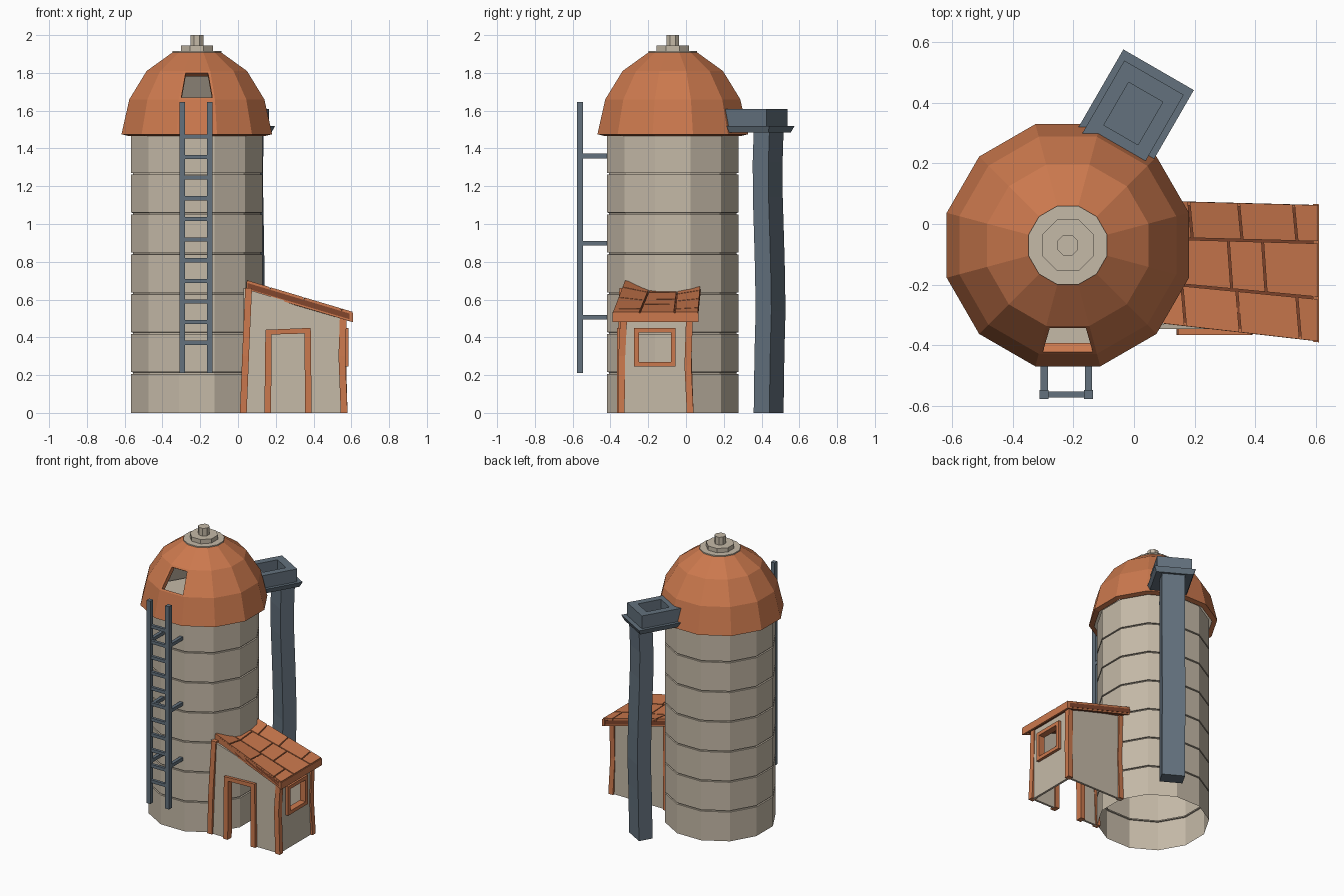
import bpy, bmesh, math
from mathutils import Matrix, Vector

if "Cube" in bpy.data.objects:
    bpy.data.objects.remove(bpy.data.objects["Cube"])


def material(name, rgb):
    m = bpy.data.materials.new(name)
    m.diffuse_color = (*rgb, 1)
    m.use_nodes = True
    m.node_tree.nodes["Principled BSDF"].inputs["Base Color"].default_value = m.diffuse_color
    return m


STONE = material("stone", (0.56, 0.49, 0.39))
CLAY = material("clay", (0.60, 0.19, 0.075))
STEEL = material("steel", (0.125, 0.165, 0.205))
GAP = material("tile_gap", (0.22, 0.06, 0.025))
CX, CY = -0.218, -0.07


def finish(name, bm, mat, matrix=None):
    bmesh.ops.recalc_face_normals(bm, faces=bm.faces)
    if matrix:
        bm.transform(matrix)
    me = bpy.data.meshes.new(name)
    bm.to_mesh(me)
    bm.free()
    ob = bpy.data.objects.new(name, me)
    bpy.context.collection.objects.link(ob)
    me.materials.append(mat)
    return ob


def loft(name, rings, mat, matrix=None, caps=True, bm_only=False):
    bm = bmesh.new()
    vs = [[bm.verts.new(p) for p in r] for r in rings]
    n = len(rings[0])
    for a, b in zip(vs, vs[1:]):
        for i in range(n):
            j = (i + 1) % n
            bm.faces.new((a[i], a[j], b[j], b[i]))
    if caps:
        bm.faces.new(vs[0])
        bm.faces.new(vs[-1])
    return bm if bm_only else finish(name, bm, mat, matrix)


def circle(r, z, n=12):
    return [(CX + r * math.cos(math.tau * (i + .5) / n),
             CY + r * math.sin(math.tau * (i + .5) / n), z) for i in range(n)]


def rect(x0, x1, y0, y1, z):
    return [(x0, y0, z), (x1, y0, z), (x1, y1, z), (x0, y1, z)]


def box(name, x0, x1, y0, y1, z0, z1, mat, matrix=None):
    return loft(name, [rect(x0, x1, y0, y1, z) for z in (z0, z1)], mat, matrix)


def post(name, path, w, mat):
    return loft(name, [rect(x - w / 2, x + w / 2, y - w / 2, y + w / 2, z) for x, y, z in path], mat)


# Silo body with grooved courses, open at the bottom
rings = [circle(0.36, 0)]
for k in range(1, 7):
    z = 0.211 * k
    rings += [circle(0.36, z - .005), circle(0.35, z - .004), circle(0.35, z + .004), circle(0.36, z + .005)]
rings.append(circle(0.36, 1.48))
bm = loft("", rings, None, caps=False, bm_only=True)
bm.verts.ensure_lookup_table()
bm.faces.new(bm.verts[-12:])
finish("silo_body", bm, STONE)

# Faceted dome with a hatch opening in the front facet and a stone lining
bm = loft("", [circle(0.413, 1.475), circle(0.37, 1.66), circle(0.275, 1.81), circle(0.134, 1.908)],
          None, caps=False, bm_only=True)
bm.faces.ensure_lookup_table()
bmesh.ops.recalc_face_normals(bm, faces=bm.faces)
hatch = min((f for f in bm.faces if 1.66 < f.calc_center_median().z < 1.81),
            key=lambda f: f.calc_center_median().y)
bmesh.ops.inset_individual(bm, faces=[hatch], thickness=0.018)
bmesh.ops.delete(bm, geom=[hatch], context='FACES')
dome = finish("dome", bm, CLAY)
dome.data.materials.append(STONE)
mod = dome.modifiers.new("lining", 'SOLIDIFY')
mod.thickness, mod.offset, mod.material_offset = 0.035, -1, 1

# Cap and vent on the dome
loft("dome_cap", [circle(0.134, 1.9), circle(0.134, 1.916)], STONE)
loft("vent_base", [circle(0.092, 1.916, 8), circle(0.092, 1.946, 8)], STONE)
loft("vent_post", [circle(0.037, 1.946, 8), circle(0.037, 2.0, 8)], STONE)

# Ladder
for side, x in (("left", -0.296), ("right", -0.15)):
    box(f"ladder_rail_{side}", x - .015, x + .015, -.577, -.546, .212, 1.645, STEEL)
    for i, z in enumerate((.507, .897, 1.36)):
        box(f"ladder_bracket_{side}_{i}", x - .012, x + .012, -.55, -.40, z - .012, z + .012, STEEL)
for i in range(11):
    z = 0.371 + 0.1093 * i
    box(f"ladder_rung_{i}", -.285, -.16, -.572, -.552, z - .011, z + .011, STEEL)

# Rear trough and crooked chute, turned 60 degrees around the silo
turn = Matrix.Translation((CX, CY, 0)) @ Matrix.Rotation(math.radians(60), 4, 'Z')
loft("trough_lip", [rect(.355, .635, -.09, .15, 1.485), rect(.35, .65, -.104, .164, 1.52)], STEEL, turn)
loft("trough", [rect(.34, .62, -.083, .143, 1.515), rect(.34, .62, -.083, .143, 1.61),
                rect(.402, .565, -.035, .095, 1.61), rect(.402, .565, -.035, .095, 1.535)], STEEL, turn)
chute = [(0, 0), (.2, .003), (.35, .006), (.54, .012), (.76, .008),
         (.945, .002), (1.14, -.005), (1.33, -.006), (1.49, 0)]
loft("chute", [rect(.524 + d, .62 + d, -.051, .099, z) for z, d in chute], STEEL, turn)


# Shed walls
def extrude_y(name, pts, y0, y1, mat):
    return loft(name, [[(x, y, z) for x, z in pts] for y in (y0, y1)], mat)


def window_ring(name, outer, inner, x0, x1, mat):
    bm = bmesh.new()
    loops = []
    for x in (x0, x1):
        for (a, b, c, d) in (outer, inner):
            loops.append([bm.verts.new((x, *p)) for p in ((a, c), (b, c), (b, d), (a, d))])
    o0, i0, o1, i1 = loops
    for p, q in ((o0, i0), (i0, i1), (i1, o1), (o1, o0)):
        for k in range(4):
            j = (k + 1) % 4
            bm.faces.new((p[k], p[j], q[j], q[k]))
    return finish(name, bm, mat)


extrude_y("shed_front_wall", [(.03, 0), (.16, 0), (.16, .43), (.375, .43), (.375, 0),
                              (.56, 0), (.56, .50), (.03, .66)], -.345, -.33, STONE)
extrude_y("shed_back_wall", [(.12, 0), (.56, 0), (.56, .50), (.12, .63)], .01, .025, STONE)
window_ring("shed_end_wall", (-.34, .02, 0, .5), (-.255, -.075, .265, .43), .55, .565, STONE)
window_ring("window_frame", (-.275, -.055, .245, .45), (-.25, -.08, .27, .425), .54, .585, CLAY)

# Crooked corner posts
post("post_front_left", [(.028, -.34, 0), (.04, -.345, .3), (.056, -.335, .66)], .036, CLAY)
post("post_front_right", [(.562, -.343, 0), (.55, -.34, .3), (.557, -.33, .5)], .036, CLAY)
post("post_back_right", [(.562, .022, 0), (.555, .01, .25), (.557, .018, .5)], .036, CLAY)
post("post_back_left", [(.135, .022, 0), (.14, .012, .3), (.135, .018, .61)], .036, CLAY)

# Door frame
extrude_y("door_frame", [(.14, 0), (.175, 0), (.178, .415), (.352, .42), (.355, 0), (.39, 0),
                         (.385, .45), (.145, .44)], -.365, -.32, CLAY)

# Sagging shed roof: t runs down the slope, v runs back to front in three strips
SAG = (.018, .042, .04, 0)
BACK = (.08, -.045, -.19, -.325)
FRONT = (.065, -.06, -.245, -.39)


def roof(t, v, lift=0.0):
    i = min(int(v), 2)
    f = v - i
    mix = lambda s: s[i] * (1 - f) + s[i + 1] * f
    return Vector((.045 + .565 * t, mix(BACK) * (1 - t) + mix(FRONT) * t,
                   .69 - .17 * t - mix(SAG) * (1 - t) + lift))


loft("roof_deck", [[roof(0.01, v, -.03), roof(.99, v, -.03), roof(.99, v), roof(.01, v)]
                   for v in (0.02, 1, 2, 2.98)], GAP)
CUTS = ((0, .24, .53, .85, 1), (0, .18, .47, .67, 1), (0, .2, .52, .87, 1))
for r, cuts in enumerate(CUTS):
    for k, (a, b) in enumerate(zip(cuts, cuts[1:])):
        a2, b2 = a + (.02 if k else 0), b + (.02 if b < 1 else 0)
        g, e = .006, .025
        corners = ((a + g, r + e), (b - g, r + e), (b2 - g, r + 1 - e), (a2 + g, r + 1 - e))
        loft(f"roof_tile_{r}_{k}", [[roof(t, v, h) for t, v in corners] for h in (-.01, .014)], CLAY)

# Edge boards under the roof
for side, v in (("back", .04), ("front", 2.9)):
    w = .08
    loft(f"roof_edge_{side}", [[roof(t, v, -.04), roof(t, v + w, -.04), roof(t, v + w, .005), roof(t, v, .005)]
                               for t in (0, 1)], CLAY)
loft("roof_edge_end", [[roof(.965, v, -.04), roof(1, v, -.04), roof(1, v, .008), roof(.965, v, .008)]
                       for v in (0, 3)], CLAY)
